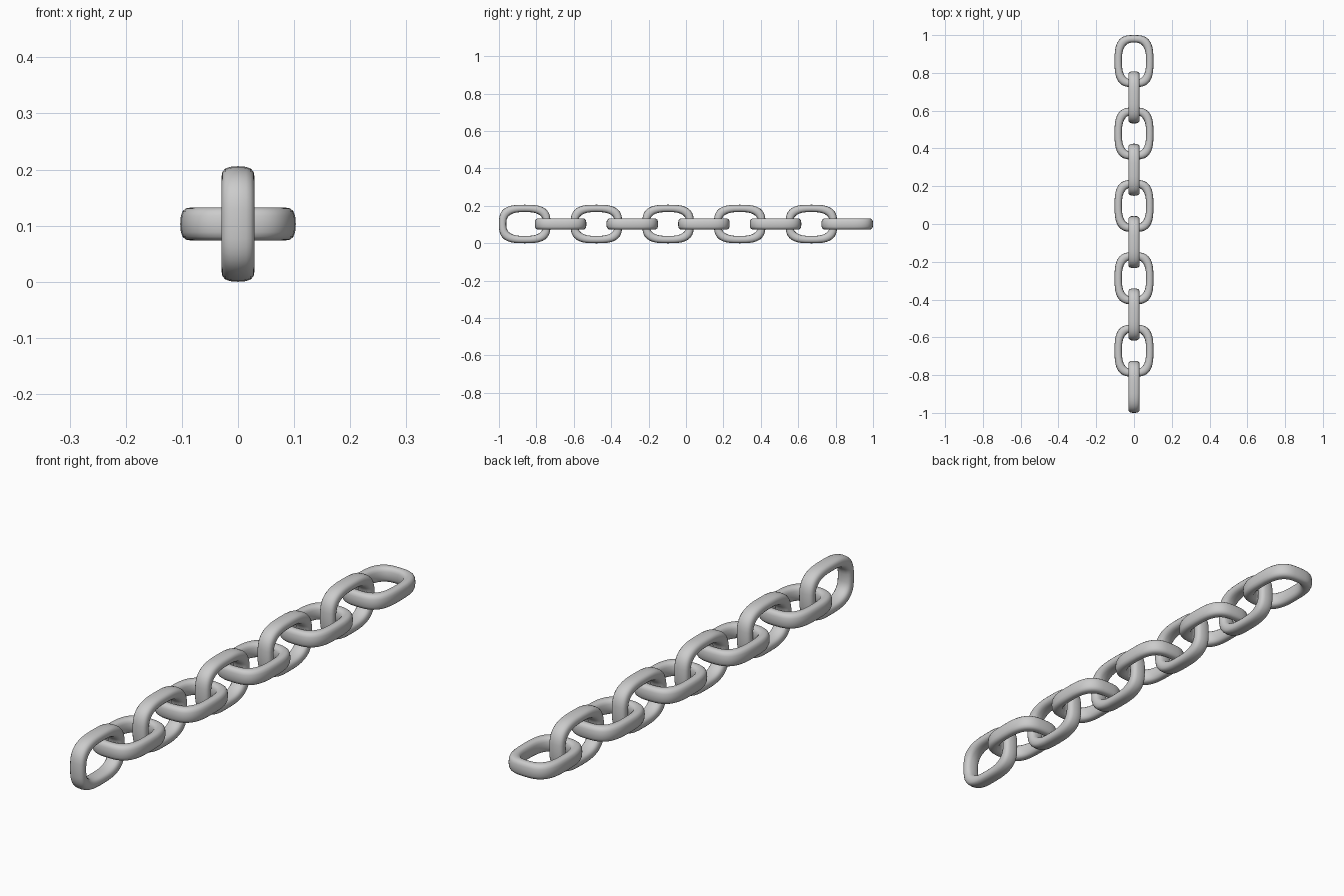
import bpy, bmesh
from math import cos, sin, pi, radians

if "Cube" in bpy.data.objects:
    bpy.data.objects.remove(bpy.data.objects["Cube"])

LINKS, LENGTH, WIDTH = 10, 0.276, 0.206
BAR, THICK = 0.039, 0.059          # in-plane depth and thickness of the bar
PITCH = (2 - LENGTH) / (LINKS - 1)


def spow(v, e):
    return (1 if v >= 0 else -1) * abs(v) ** e


def superellipse(a, b, n, count):
    return [(a * spow(cos(2 * pi * i / count), 2 / n),
             b * spow(sin(2 * pi * i / count), 2 / n)) for i in range(count)]


# Link mesh: rounded bar section swept round a rounded-rectangle path
def link_mesh(count=48):
    section = superellipse(0.5, THICK / 2, 2.7, 16)
    bm = bmesh.new()
    outer = superellipse(WIDTH / 2, LENGTH / 2, 3.0, count)
    inner = superellipse(WIDTH / 2 - BAR, LENGTH / 2 - BAR, 2.7, count)
    rings = []
    for (ox, oy), (ix, iy) in zip(outer, inner):
        rings.append([bm.verts.new((ix + (ox - ix) * (s + 0.5),
                                    iy + (oy - iy) * (s + 0.5), z)) for s, z in section])
    for i in range(count):
        a, b = rings[i], rings[(i + 1) % count]
        for j in range(len(section)):
            k = (j + 1) % len(section)
            bm.faces.new((a[j], b[j], b[k], a[k]))
    bmesh.ops.recalc_face_normals(bm, faces=bm.faces)
    for f in bm.faces:
        f.smooth = True
    me = bpy.data.meshes.new("chain_link")
    bm.to_mesh(me)
    bm.free()
    return me


# Chain: upright and flat links alternate along y
mesh = link_mesh()
for i in range(LINKS):
    link = bpy.data.objects.new(f"link_{i + 1}", mesh)
    link.location = (0, -1 + LENGTH / 2 + i * PITCH, WIDTH / 2)
    link.rotation_euler = (0, radians(90) if i % 2 == 0 else 0, 0)
    bpy.context.collection.objects.link(link)
